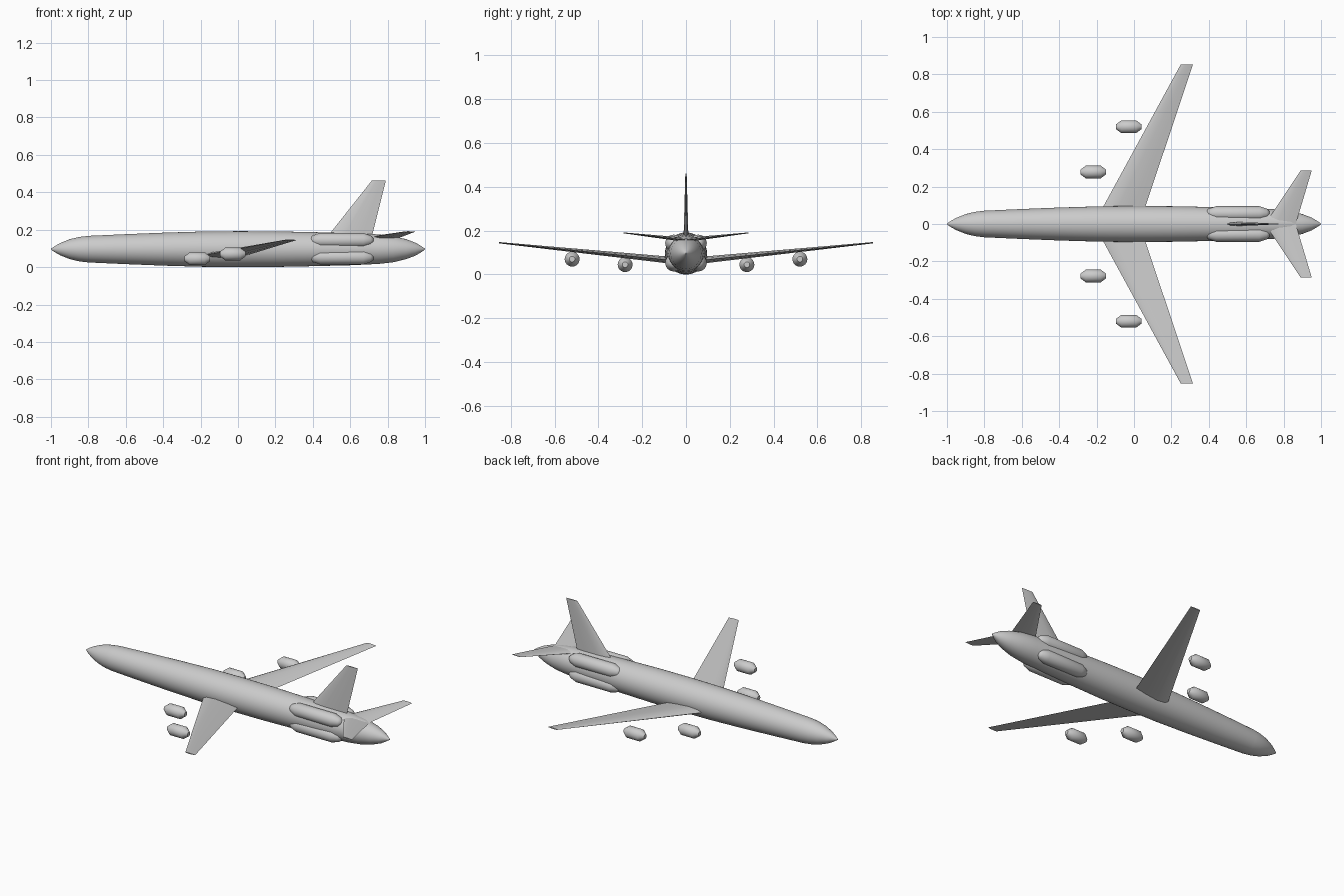
import bpy, bmesh, math
from mathutils import Vector

cube = bpy.data.objects.get("Cube")
if cube:
    bpy.data.objects.remove(cube, do_unlink=True)

grey = bpy.data.materials.new("plain grey")
grey.use_nodes = True
GREY = (0.6, 0.6, 0.6, 1)
grey.diffuse_color = GREY
grey.node_tree.nodes["Principled BSDF"].inputs["Base Color"].default_value = GREY


def finish(name, bm, angle):
    bmesh.ops.recalc_face_normals(bm, faces=bm.faces)
    mesh = bpy.data.meshes.new(name)
    bm.to_mesh(mesh)
    bm.free()
    mesh.materials.append(grey)
    ob = bpy.data.objects.new(name, mesh)
    bpy.context.collection.objects.link(ob)
    bpy.ops.object.select_all(action='DESELECT')
    ob.select_set(True)
    bpy.context.view_layer.objects.active = ob
    bpy.ops.object.shade_smooth_by_angle(angle=math.radians(angle))
    return ob


def bridge(bm, rings):
    """Skin a list of vertex rings and cap both ends."""
    n = len(rings[0])
    for a, b in zip(rings, rings[1:]):
        for i in range(n):
            j = (i + 1) % n
            bm.faces.new((a[i], a[j], b[j], b[i]))
    bm.faces.new(rings[0])
    bm.faces.new(rings[-1])


def lathe(name, profile, centre, sides=32, angle=30):
    """Round body along x from (x, radius) pairs."""
    bm = bmesh.new()
    rings = []
    for x, r in profile:
        ring = []
        for i in range(sides):
            a = math.tau * i / sides
            ring.append(bm.verts.new(Vector(centre) + Vector((x, r * math.cos(a), r * math.sin(a)))))
        rings.append(ring)
    bridge(bm, rings)
    return finish(name, bm, angle)


# Aerofoil: chord fraction and half-thickness fraction
FOIL = [(0, 0), (0.1, 0.7), (0.35, 1), (0.7, 0.6), (1, 0),
        (0.7, -0.6), (0.35, -1), (0.1, -0.7)]


def surface(name, stations, side=1, upright=False):
    """Lofted wing; stations are (lead x, trail x, span, height, half thickness)."""
    bm = bmesh.new()
    rings = []
    for lead, trail, span, height, half in stations:
        ring = []
        for c, t in FOIL:
            x = lead + c * (trail - lead)
            co = (x, t * half, height) if upright else (x, side * span, height + t * half)
            ring.append(bm.verts.new(co))
        rings.append(ring)
    bridge(bm, rings)
    return finish(name, bm, 40)


# Fuselage
lathe("fuselage", [(-1, 0.002), (-0.98, 0.016), (-0.95, 0.033), (-0.9, 0.053), (-0.85, 0.065),
                   (-0.8, 0.071), (-0.6, 0.08), (-0.4, 0.088), (-0.2, 0.094), (0, 0.096),
                   (0.2, 0.095), (0.4, 0.091), (0.6, 0.086), (0.75, 0.079), (0.83, 0.07),
                   (0.9, 0.053), (0.95, 0.034), (0.98, 0.016), (1, 0.002)], (0, 0, 0.096), 40)

# Profiles of the wing engines and the larger rear pods
ENGINE = [(-0.068, 0.013), (-0.04, 0.034), (0.04, 0.034), (0.068, 0.013)]
POD = [(-0.17, 0.012), (-0.155, 0.026), (-0.115, 0.039), (0.115, 0.039), (0.155, 0.026), (0.17, 0.012)]

for side, word in ((1, "back"), (-1, "front")):
    # Main wing and tailplane
    surface("wing_" + word, [(-0.215, 0.03, 0, 0.058, 0.017),
                             (0.25, 0.315, 0.853, 0.145, 0.003)], side)
    surface("tailplane_" + word, [(0.7, 0.865, 0, 0.158, 0.01),
                                  (0.89, 0.95, 0.285, 0.19, 0.002)], side)
    # Engines standing clear of the wing
    lathe("inner_engine_" + word, ENGINE, (-0.218, side * 0.278, 0.045), 24, 50)
    lathe("outer_engine_" + word, ENGINE, (-0.028, side * 0.52, 0.07), 24, 50)
    # Paired pods on the rear fuselage
    for level, z in (("upper", 0.143), ("lower", 0.053)):
        lathe("rear_pod_%s_%s" % (level, word), POD, (0.555, side * 0.056, z), 24, 50)

# Tail fin
surface("tail_fin", [(0.46, 0.71, 0, 0.14, 0.012), (0.715, 0.79, 0, 0.462, 0.003)], upright=True)
